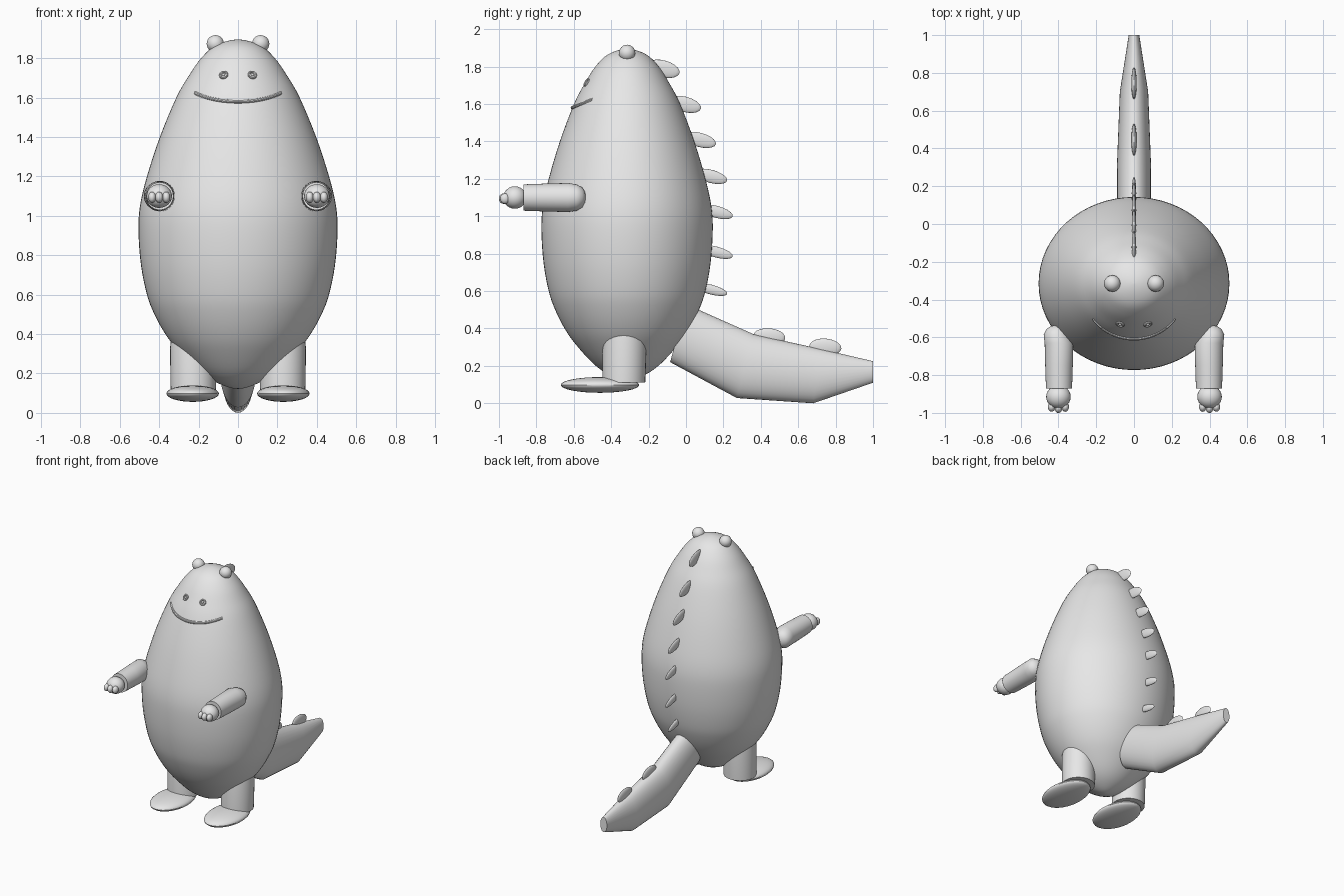
import bpy, bmesh, math
from mathutils import Vector, Matrix

if "Cube" in bpy.data.objects:
    bpy.data.objects.remove(bpy.data.objects["Cube"])

grey = bpy.data.materials.new("plain grey")
grey.diffuse_color = (0.8, 0.8, 0.8, 1)
grey.use_nodes = True
grey.node_tree.nodes["Principled BSDF"].inputs["Base Color"].default_value = grey.diffuse_color
TAU = 2 * math.pi


def finish(bm, name):
    """Turn a bmesh into a smooth shaded object."""
    bmesh.ops.recalc_face_normals(bm, faces=bm.faces)
    mesh = bpy.data.meshes.new(name)
    bm.to_mesh(mesh)
    bm.free()
    mesh.materials.append(grey)
    obj = bpy.data.objects.new(name, mesh)
    bpy.context.collection.objects.link(obj)
    bpy.ops.object.select_all(action='DESELECT')
    obj.select_set(True)
    bpy.context.view_layer.objects.active = obj
    bpy.ops.object.shade_smooth_by_angle(angle=math.radians(35))
    return obj


def ellipsoid(name, center, radii, tilt=0.0, seg=32):
    """Scaled sphere, tilted about the x axis."""
    bm = bmesh.new()
    m = Matrix.Translation(center) @ Matrix.Rotation(tilt, 4, 'X') @ Matrix.Diagonal((*radii, 1))
    bmesh.ops.create_uvsphere(bm, u_segments=seg, v_segments=seg // 2, radius=1, matrix=m)
    return finish(bm, name)


def loft(name, rings):
    """Bridge a row of equal point rings and cap both ends."""
    bm = bmesh.new()
    rows = [[bm.verts.new(p) for p in ring] for ring in rings]
    n = len(rows[0])
    for a, b in zip(rows, rows[1:]):
        for i in range(n):
            j = (i + 1) % n
            bm.faces.new((a[i], a[j], b[j], b[i]))
    bm.faces.new(rows[0])
    bm.faces.new(rows[-1])
    return finish(bm, name)


def ring(center, u, v, n=32):
    c, u, v = Vector(center), Vector(u), Vector(v)
    return [c + u * math.cos(TAU * i / n) + v * math.sin(TAU * i / n) for i in range(n)]


def smooth_profile(pts, steps=4):
    """Catmull-Rom curve through the points."""
    p = [Vector(q) for q in pts]
    p = [Vector((-p[1].x, p[1].y))] + p + [Vector((-p[-2].x, p[-2].y))]
    out = []
    for a, b, c, d in zip(p, p[1:], p[2:], p[3:]):
        for k in range(steps):
            t = k / steps
            out.append(0.5 * (2 * b + (c - a) * t + (2 * a - 5 * b + 4 * c - d) * t * t
                              + (3 * b - a - 3 * c + d) * t ** 3))
    return out + [p[-2]]


# Egg-shaped body, as (fraction of full width, height)
profile = [(0, 0.122), (0.2, 0.15), (0.39, 0.21), (0.6, 0.315), (0.73, 0.4), (0.84, 0.5),
           (0.915, 0.6), (0.975, 0.75), (1, 0.92), (0.985, 1.05), (0.915, 1.2),
           (0.785, 1.4), (0.62, 1.6), (0.495, 1.71), (0.37, 1.8), (0.22, 1.866), (0, 1.895)]
body = [ring((0, -0.315, q.y), (0.505 * max(q.x, 0.002), 0, 0), (0, 0.458 * max(q.x, 0.002), 0), 64)
        for q in smooth_profile(profile)]
loft("body", body)

# Tail with oval cross-sections: top (y, z), bottom (y, z), half width
tail = []
for ty, tz, by, bz, w in [(0.0, 0.53, -0.085, 0.22, 0.088), (0.36, 0.37, 0.272, 0.028, 0.09),
                          (0.72, 0.29, 0.68, 0.0, 0.075), (1.0, 0.225, 1.0, 0.11, 0.028)]:
    top, bot = Vector((0, ty, tz)), Vector((0, by, bz))
    tail.append(ring((top + bot) / 2, (w, 0, 0), (top - bot) / 2))
loft("tail", tail)

# Back spikes, as (tip y, tip z, half thickness)
for y, z, h in [(-0.035, 1.765, 0.045), (0.08, 1.575, 0.041), (0.16, 1.385, 0.038),
                (0.22, 1.19, 0.035), (0.25, 1.0, 0.032), (0.25, 0.785, 0.029), (0.22, 0.585, 0.026)]:
    a = math.radians(-15)
    ellipsoid("back_spike", (0, y - 0.09 * math.cos(a), z - 0.09 * math.sin(a)),
              (0.012, 0.09, h), a, 20)
for y, z in [(0.445, 0.355), (0.745, 0.3)]:
    ellipsoid("tail_spike", (0, y, z), (0.014, 0.086, 0.046), math.radians(-5), 20)

# Mouth: thin tube along a tilted arc
R, half = 0.265, math.asin(0.215 / 0.265)
mouth = []
for i in range(33):
    t = half * (2 * i / 32 - 1)
    d = (1 - math.cos(t)) / (1 - math.cos(half))
    c = (R * math.sin(t), -0.607 + 0.107 * d, 1.58 + 0.042 * d)
    out = Vector((math.sin(t), -math.cos(t), 0))
    mouth.append(ring(c, out * 0.01, (0, 0, 0.01), 10))
loft("mouth", mouth)

for s, side in ((-1, "left"), (1, "right")):
    ellipsoid(side + "_ear", (s * 0.115, -0.315, 1.873), (0.044,) * 3, 0, 24)

    # Eye: shallow ring with a small pupil, lying on the sloping face
    face = Vector((s * 0.25, -0.82, 0.52)).normalized()
    u = face.cross(Vector((0, 0, 1))).normalized()
    v = u.cross(face)
    c = Vector((s * 0.073, -0.531, 1.715))
    loft(side + "_eye", [ring(c + face * k, u * r, v * r, 20)
                         for r, k in ((0.023, -0.02), (0.023, 0.003), (0.02, 0.007),
                                      (0.015, 0.006), (0.012, 0.001))])
    ellipsoid(side + "_pupil", c + face * 0.002, (0.008,) * 3, 0, 12)

    # Arm: domed shoulder and a straight sleeve
    arm = [(0.004, -0.535), (0.03, -0.54), (0.053, -0.555), (0.069, -0.585), (0.076, -0.63),
           (0.073, -0.75), (0.069, -0.87)]
    loft(side + "_arm", [ring((s * (0.397 + 0.012 * (y > -0.6)), y, 1.1), (r, 0, 0),
                              (0, 0, r * 1.02)) for r, y in arm])
    ellipsoid(side + "_hand", (s * 0.4, -0.915, 1.1), (0.065, 0.062, 0.06), 0, 24)
    for k in (-1, 0, 1):
        ellipsoid(side + "_finger", (s * 0.4 + k * 0.036, -0.968 - 0.007 * (k == 0), 1.094),
                  (0.02, 0.026, 0.028), 0, 16)

    # Leg and flat foot
    loft(side + "_leg", [ring((s * 0.227, y, z), (r, 0, 0), (0, r, 0))
                         for y, z, r in ((-0.333, 0.11, 0.115), (-0.328, 0.33, 0.118),
                                         (-0.325, 0.4, 0.11))])
    ellipsoid(side + "_foot", (s * 0.23, -0.46, 0.098), (0.133, 0.21, 0.042))
